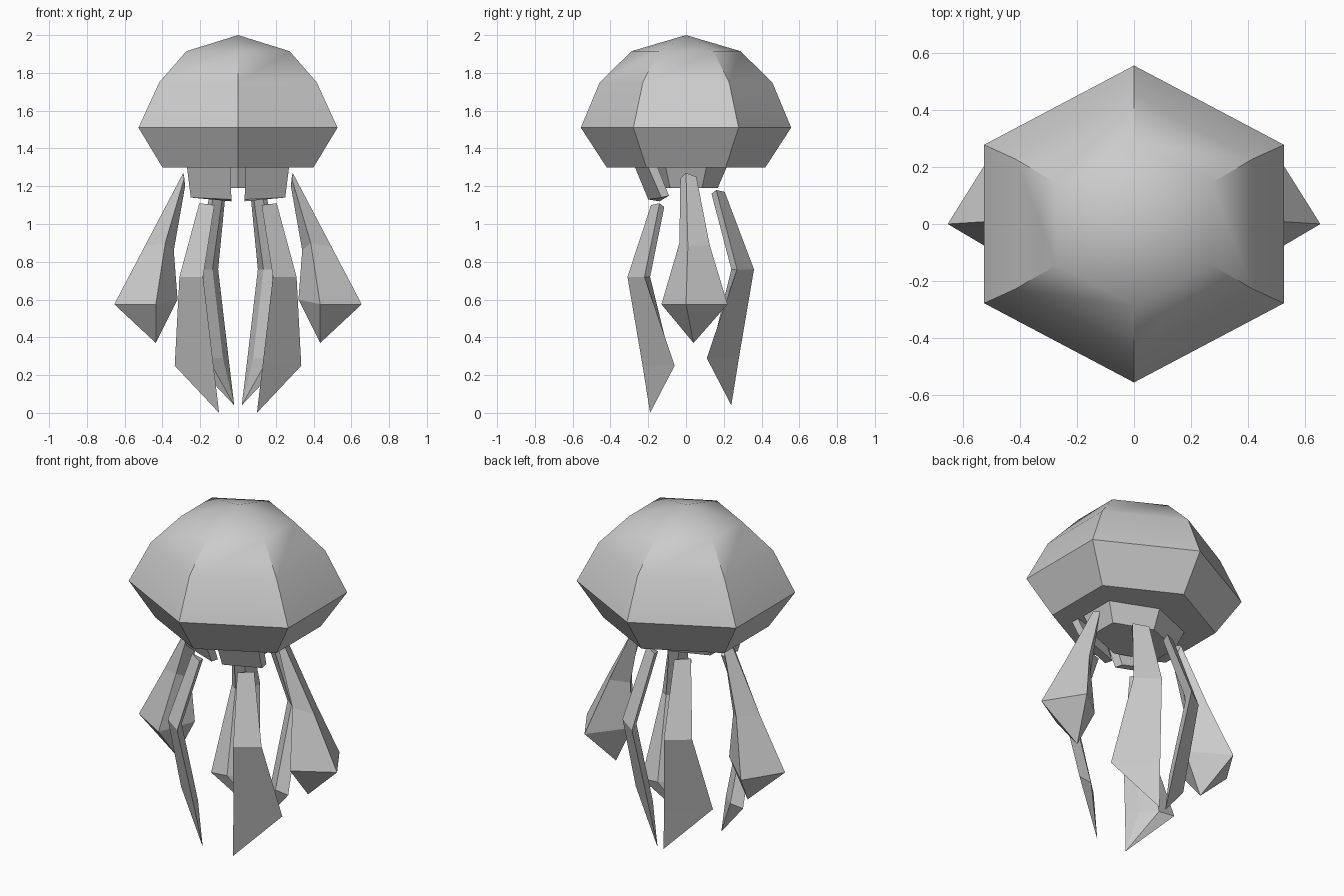
import bpy, bmesh, math

if "Cube" in bpy.data.objects:
    bpy.data.objects.remove(bpy.data.objects["Cube"])


def loft(name, rings, smooth=False):
    """Skin a stack of closed rings; a one-point ring becomes a tip, open ends are capped."""
    bm = bmesh.new()
    vs = [[bm.verts.new(p) for p in ring] for ring in rings]
    for a, b in zip(vs, vs[1:]):
        n = max(len(a), len(b))
        for i in range(n):
            j = (i + 1) % n
            if len(b) == 1:
                bm.faces.new((a[i], a[j], b[0]))
            else:
                bm.faces.new((a[i], a[j], b[j], b[i]))
    for end in (vs[0], vs[-1]):
        if len(end) > 2:
            bm.faces.new(end)
    bmesh.ops.recalc_face_normals(bm, faces=bm.faces)
    me = bpy.data.meshes.new(name)
    bm.to_mesh(me)
    bm.free()
    ob = bpy.data.objects.new(name, me)
    bpy.context.collection.objects.link(ob)
    if smooth:
        bpy.ops.object.select_all(action='DESELECT')
        ob.select_set(True)
        bpy.context.view_layer.objects.active = ob
        bpy.ops.object.shade_smooth_by_angle(angle=math.radians(35))
    return ob


def pair(name, rings):
    """Right part plus its mirror image on the left."""
    loft(name + "_right", rings)
    loft(name + "_left", [[(-x, y, z) for x, y, z in r] for r in rings])


def hexagon(half_x, half_y, z):
    c = math.cos(math.radians(30))
    return [(half_x / c * math.cos(math.radians(30 + 60 * i)),
             half_y * math.sin(math.radians(30 + 60 * i)), z) for i in range(6)]


# Hexagonal bell
loft("bell", [hexagon(.40, .42, 1.30), hexagon(.527, .557, 1.51),
              hexagon(.417, .457, 1.75), hexagon(.273, .288, 1.915),
              [(0, 0, 2.0)]], smooth=True)

# Tapered collar under the bell
loft("collar", [hexagon(.265, .215, 1.30), hexagon(.22, .168, 1.19)])

# Short slanted flaps at the front
pair("front_flap", [
    [(.04, -.27, 1.30), (.04, -.21, 1.30), (.035, -.14, 1.12), (.035, -.20, 1.13)],
    [(.27, -.20, 1.30), (.27, -.15, 1.30), (.25, -.09, 1.15), (.25, -.13, 1.14)]])

# Wide side tentacles
pair("side_tentacle", [
    [(.29, 0, 1.27), (.285, .055, 1.25), (.28, .03, 1.20), (.285, -.03, 1.24)],
    [(.495, .01, .88), (.42, .125, .89), (.34, .04, .86), (.385, -.035, .90)],
    [(.655, 0, .575), (.517, .22, .575), (.32, .05, .60), (.435, -.13, .575)],
    [(.435, .04, .37)]])

# Front tentacles: bent blades with a narrower inner face
blade = [
    [(.125, -.185, 1.10), (.205, -.14, 1.11), (.19, -.115, 1.09), (.14, -.13, 1.09)],
    [(.185, -.31, .72), (.31, -.22, .72), (.265, -.19, .72), (.215, -.225, .72)],
    [(.13, -.23, .25), (.335, -.06, .25), (.24, -.075, .25), (.16, -.15, .25)],
    [(.10, -.19, .0)]]
pair("front_tentacle", blade)

# Back tentacles: same blade, mirrored in y, closer together and a little higher
back = [[(x - .08, .05 - y, z + .04) for x, y, z in r] for r in blade]
back[0] = [(x + .02, y - .03, z + .03) for x, y, z in back[0]]
pair("back_tentacle", back)
